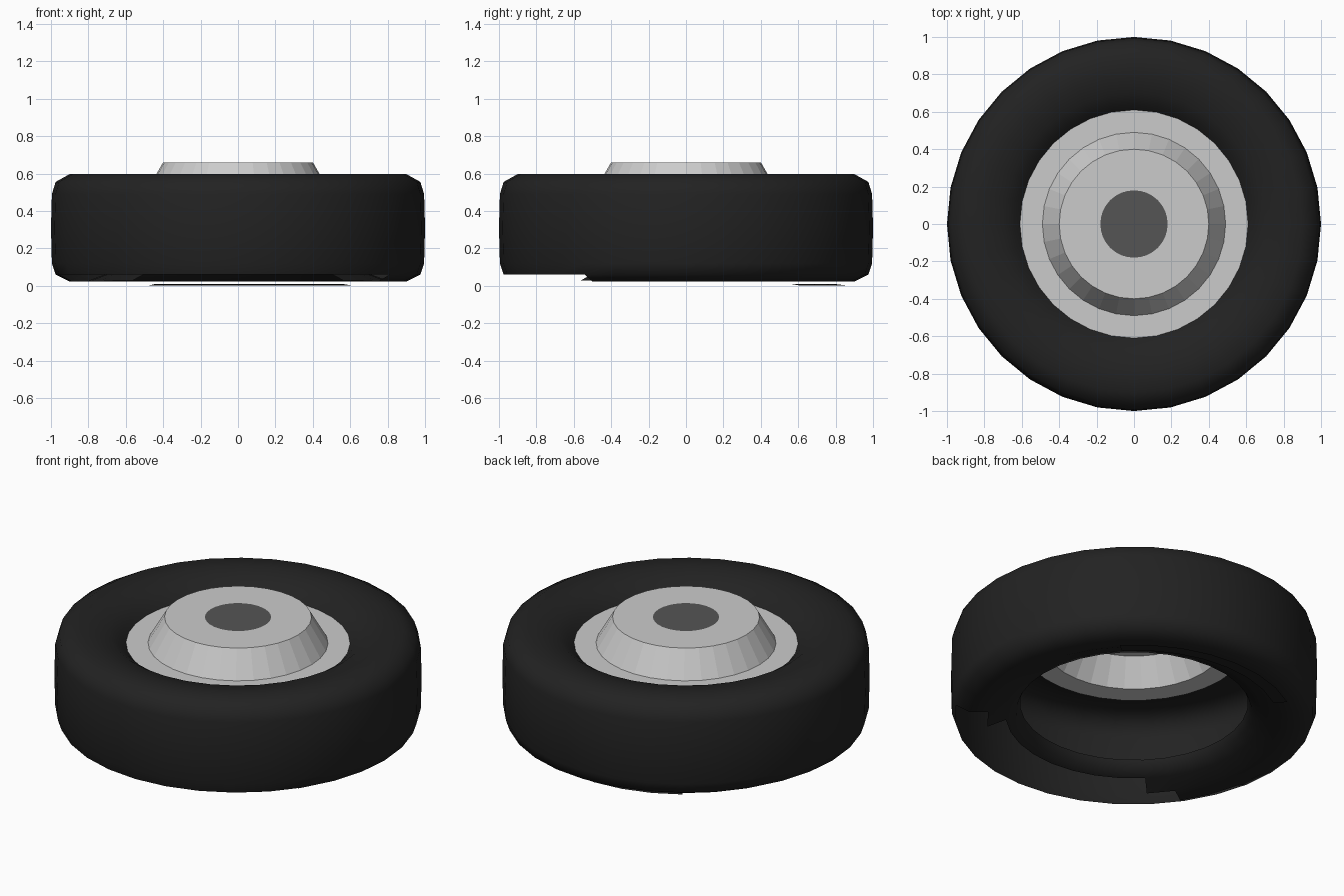
import bpy, bmesh, math

if "Cube" in bpy.data.objects:
    bpy.data.objects.remove(bpy.data.objects["Cube"])

SEG = 32


def material(name, v):
    m = bpy.data.materials.new(name)
    m.diffuse_color = (v, v, v, 1)
    m.use_nodes = True
    m.node_tree.nodes["Principled BSDF"].inputs["Base Color"].default_value = m.diffuse_color
    return m


def lathe(name, profile, mat=None, smooth=False, skip=None, lo=0, hi=SEG):
    """Spin an (r, z) profile about z; skip(band, angle) leaves faces out."""
    bm = bmesh.new()
    ring = lambda r, z: [bm.verts.new((r * math.cos(2 * math.pi * i / SEG),
                                       r * math.sin(2 * math.pi * i / SEG), z))
                         for i in range(SEG)]
    rings = [[bm.verts.new((0, 0, z))] * SEG if r == 0 else ring(r, z) for r, z in profile]
    for b, (p, q) in enumerate(zip(rings, rings[1:])):
        for i in range(lo, hi):
            if skip and skip(b, (i + 0.5) * 360 / SEG):
                continue
            j, k = i % SEG, (i + 1) % SEG
            f = []
            for v in (p[j], p[k], q[k], q[j]):
                if v not in f:
                    f.append(v)
            bm.faces.new(f)
    bmesh.ops.delete(bm, geom=[v for v in bm.verts if not v.link_faces], context='VERTS')
    me = bpy.data.meshes.new(name)
    bm.to_mesh(me)
    bm.free()
    ob = bpy.data.objects.new(name, me)
    bpy.context.collection.objects.link(ob)
    if mat:
        me.materials.append(mat)
    if smooth:
        bpy.ops.object.select_all(action='DESELECT')
        ob.select_set(True)
        bpy.context.view_layer.objects.active = ob
        bpy.ops.object.shade_smooth_by_angle(angle=math.radians(60))
    return ob


rubber = material("rubber", 0.016)
dark = material("dark_grey", 0.09)

# Tyre: hollow shell from the lower bead round the outside to the upper bead
tyre_profile = [(0.62, 0.135), (0.64, 0.085), (0.70, 0.065), (0.80, 0.027), (0.90, 0.022),
                (0.975, 0.06), (0.995, 0.12), (1.0, 0.31), (0.995, 0.49), (0.975, 0.555),
                (0.90, 0.597), (0.80, 0.597), (0.70, 0.575), (0.64, 0.535), (0.61, 0.505)]


# Open lower sidewall at the front of the tyre
def torn(band, ang):
    off = 270 - ang
    return ((band == 2 and abs(off) < 46) or (band == 3 and abs(off) < 57)
            or (band == 4 and -57 < off < 80))


lathe("tyre", tyre_profile, rubber, smooth=True, skip=torn)

# Loose strip of lower sidewall at the back
lathe("sidewall_strip", [(0.79, 0.01), (0.87, 0.0)], rubber, lo=4, hi=11)

# Rim: flat flange, tapered wall and top plate
lathe("rim", [(0.615, 0.505), (0.49, 0.505), (0.40, 0.66), (0.18, 0.66)])

# Dark hub cap in the middle
lathe("hub_cap", [(0.18, 0.66), (0, 0.66)], dark)
